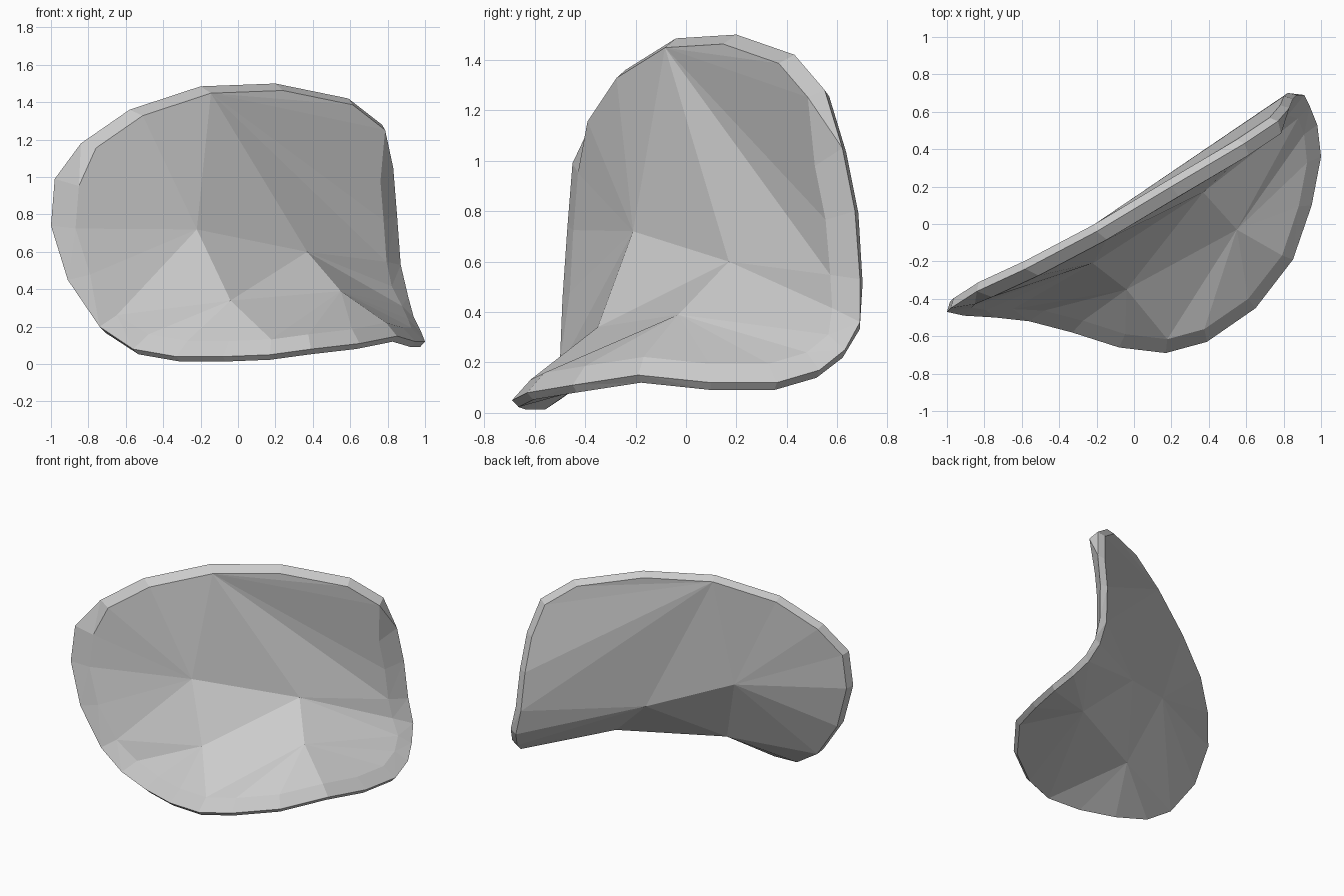
import bpy, bmesh
from mathutils import Vector

if "Cube" in bpy.data.objects:
    bpy.data.objects.remove(bpy.data.objects["Cube"])

# Outer rim of the bent shell, clockwise from the left tip
rim = [Vector(p) for p in (
    (-1, -.47, .74), (-.98, -.45, .99), (-.84, -.36, 1.18), (-.58, -.24, 1.36),
    (-.2, -.04, 1.485), (.2, .2, 1.50), (.59, .43, 1.42), (.77, .55, 1.28),
    (.83, .62, 1.05), (.85, .67, .8), (.87, .69, .53), (.91, .69, .36),
    (.94, .63, .25), (.98, .53, .17), (1, .36, .12), (.95, .1, .12),
    (.85, -.19, .15), (.65, -.45, .11), (.39, -.63, .08), (.17, -.69, .05),
    (-.08, -.66, .04), (-.33, -.58, .04), (-.56, -.52, .08), (-.74, -.5, .2),
    (-.91, -.49, .45))]
N = len(rim)
TOP = 4                                    # rim point the upper wall fans from
FORWARD = Vector((.62, -.78, 0))
UP = Vector((0, 0, 1))
HUB = Vector((.25, .05, .57))

# Crease points inside each face: left wall, right wall, right floor, left floor
front_pts = ((-.22, -.21, .72), (.37, .17, .60), (.55, -.03, .39), (-.04, -.35, .34))
back_pts = ((-.32, -.09, .71), (.18, .20, .53), (.50, .08, .23), (-.15, -.25, .23))


def facing(p):
    """Wall points face forward, floor points face up."""
    k = min(max((p.z - .1) / .6, 0), 1)
    return (FORWARD * k + UP * (1 - k)).normalized()


def front_inset(i):
    if 2 <= i <= 7:
        return .96, .06                    # thin upper lip
    if 8 <= i <= 11:
        return .85, .03                    # broad right edge
    if 12 <= i <= 22:
        return .90, .03                    # floor lip
    return .91, .03                        # left edge


def ring(inset):
    out = []
    for i, p in enumerate(rim):
        t, offset = inset(i)
        out.append(HUB.lerp(p, t) + facing(p) * offset)
    return out


bm = bmesh.new()


def skin(loop, points):
    """Facet one side of the shell between its edge loop and crease points."""
    a, b, d, c = [bm.verts.new(p) for p in points]
    top = loop[TOP]
    # (anchor, first loop index, last loop index)
    for anchor, first, last in ((top, TOP + 1, 10), (b, 10, 12), (d, 12, 19),
                                (c, 19, 23), (a, 23, N + TOP)):
        for i in range(first, last):
            bm.faces.new((anchor, loop[i % N], loop[(i + 1) % N]))
    # Bridges between neighbouring fans, then the centre
    for tri in ((top, loop[10], b), (b, loop[12], d), (d, loop[19], c),
                (c, loop[23], a), (a, top, b), (a, b, c), (b, d, c)):
        bm.faces.new(tri)


# Rolled rim: front lip, outer edge, back lip
loops = [[bm.verts.new(p) for p in r]
         for r in (ring(front_inset), rim, ring(lambda i: (.965, -.045)))]
for lo, hi in zip(loops, loops[1:]):
    for i in range(N):
        j = (i + 1) % N
        bm.faces.new((lo[i], lo[j], hi[j], hi[i]))
skin(loops[0], front_pts)
skin(loops[2], back_pts)

# Faceted surface
bmesh.ops.triangulate(bm, faces=bm.faces[:])
bmesh.ops.recalc_face_normals(bm, faces=bm.faces[:])
mesh = bpy.data.meshes.new("bent_shell")
bm.to_mesh(mesh)
bm.free()
grey = bpy.data.materials.new("light_grey")
grey.diffuse_color = (.6, .6, .6, 1)
grey.use_nodes = True
grey.node_tree.nodes["Principled BSDF"].inputs["Base Color"].default_value = grey.diffuse_color
mesh.materials.append(grey)
shell = bpy.data.objects.new("bent_shell", mesh)
bpy.context.collection.objects.link(shell)
